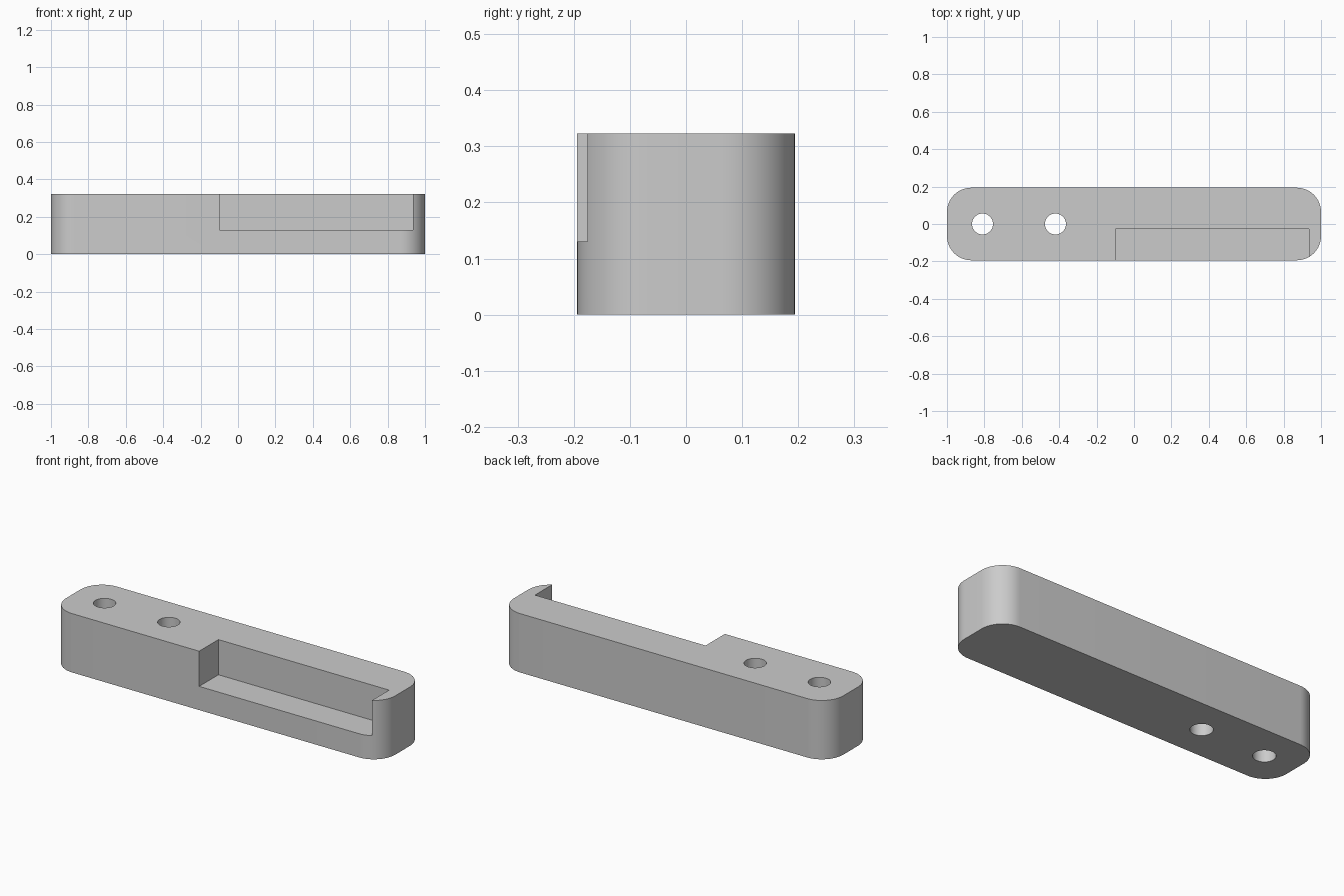
import bpy
import math

cube = bpy.data.objects.get("Cube")
if cube:
    bpy.data.objects.remove(cube, do_unlink=True)

LENGTH, DEPTH, HEIGHT, RADIUS = 2.0, 0.388, 0.323, 0.13

grey = bpy.data.materials.new("light_grey")
grey.use_nodes = True
grey.diffuse_color = (0.6, 0.6, 0.6, 1)
grey.node_tree.nodes["Principled BSDF"].inputs["Base Color"].default_value = (0.6, 0.6, 0.6, 1)


def prism(name, outline, z0, z1):
    """Closed upright prism from a counter-clockwise outline."""
    n = len(outline)
    verts = [(x, y, z) for z in (z0, z1) for x, y in outline]
    faces = [tuple(reversed(range(n))), tuple(range(n, 2 * n))]
    faces += [(i, (i + 1) % n, (i + 1) % n + n, i + n) for i in range(n)]
    mesh = bpy.data.meshes.new(name)
    mesh.from_pydata(verts, [], faces)
    mesh.materials.append(grey)
    obj = bpy.data.objects.new(name, mesh)
    bpy.context.collection.objects.link(obj)
    return obj


def arc(cx, cy, r, start, sweep, steps):
    return [(cx + r * math.cos(start + sweep * i / steps),
             cy + r * math.sin(start + sweep * i / steps)) for i in range(steps + 1)]


# Rounded bar
cx, cy = LENGTH / 2 - RADIUS, DEPTH / 2 - RADIUS
outline = []
for k, (sx, sy) in enumerate([(1, 1), (-1, 1), (-1, -1), (1, -1)]):
    outline += arc(sx * cx, sy * cy, RADIUS, k * math.pi / 2, math.pi / 2, 16)
bar = prism("bar_body", outline, 0, HEIGHT)

# Front pocket and the two through holes
cutters = [prism("pocket_cutter",
                 [(-0.10, -0.3), (0.936, -0.3), (0.936, -0.027), (-0.10, -0.027)], 0.13, 0.5)]
for x in (-0.81, -0.42):
    circle = arc(x, 0, 0.056, 0, math.tau, 48)[:-1]
    cutters.append(prism("hole_cutter", circle, -0.1, 0.5))

bpy.ops.object.select_all(action="DESELECT")
bpy.context.view_layer.objects.active = bar
bar.select_set(True)
for cutter in cutters:
    cutter.hide_render = True
    mod = bar.modifiers.new("cut", "BOOLEAN")
    mod.operation = "DIFFERENCE"
    mod.solver = "EXACT"
    mod.object = cutter
    bpy.ops.object.modifier_apply(modifier=mod.name)
    bpy.data.objects.remove(cutter, do_unlink=True)

bpy.ops.object.shade_smooth_by_angle(angle=math.radians(30))
